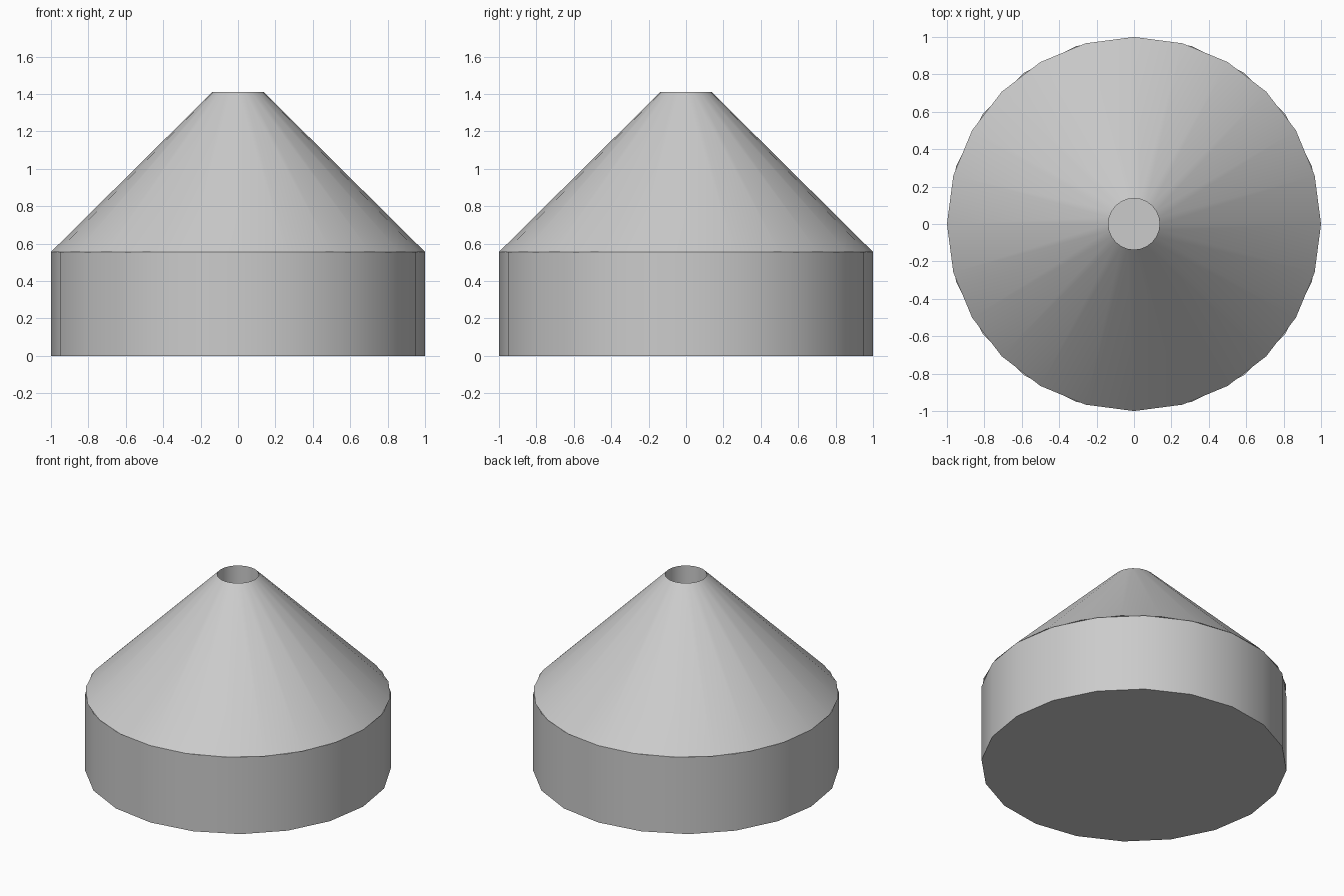
import bpy, bmesh, math

cube = bpy.data.objects.get("Cube")
if cube:
    bpy.data.objects.remove(cube, do_unlink=True)

BORE, BORE_SIDES = 0.137, 24
SHOULDER, TOP = 0.555, 1.41

grey = bpy.data.materials.new("plain grey")
grey.use_nodes = True
colour = (0.6, 0.6, 0.6, 1)
grey.diffuse_color = colour
grey.node_tree.nodes["Principled BSDF"].inputs["Base Color"].default_value = colour


def ring(bm, radius, z, sides):
    """Closed loop of edges, with a corner on +x."""
    verts = [bm.verts.new((radius * math.cos(math.tau * i / sides),
                           radius * math.sin(math.tau * i / sides), z))
             for i in range(sides)]
    return [bm.edges.new((verts[i - 1], verts[i])) for i in range(sides)]


def bored_solid(name, profile):
    """Skin a closed chain of (radius, z, sides) rings."""
    bm = bmesh.new()
    loops = [ring(bm, *step) for step in profile]
    for i, loop in enumerate(loops):
        bmesh.ops.bridge_loops(bm, edges=loops[i - 1] + loop)
    bmesh.ops.recalc_face_normals(bm, faces=bm.faces[:])
    mesh = bpy.data.meshes.new(name)
    bm.to_mesh(mesh)
    bm.free()
    mesh.materials.append(grey)
    obj = bpy.data.objects.new(name, mesh)
    bpy.context.collection.objects.link(obj)
    bpy.ops.object.select_all(action='DESELECT')
    obj.select_set(True)
    bpy.context.view_layer.objects.active = obj
    bpy.ops.object.shade_smooth_by_angle(angle=math.radians(30))
    return obj


# Drum with a straight bore
bored_solid("base_drum", [
    (BORE, 0, BORE_SIDES), (1, 0, 20),
    (1, SHOULDER, 20), (BORE, SHOULDER, BORE_SIDES)])

# Cone tapering to the rim of the bore
bored_solid("cone_top", [
    (BORE, SHOULDER, BORE_SIDES), (1, SHOULDER, 24),
    (BORE, TOP, BORE_SIDES)])
